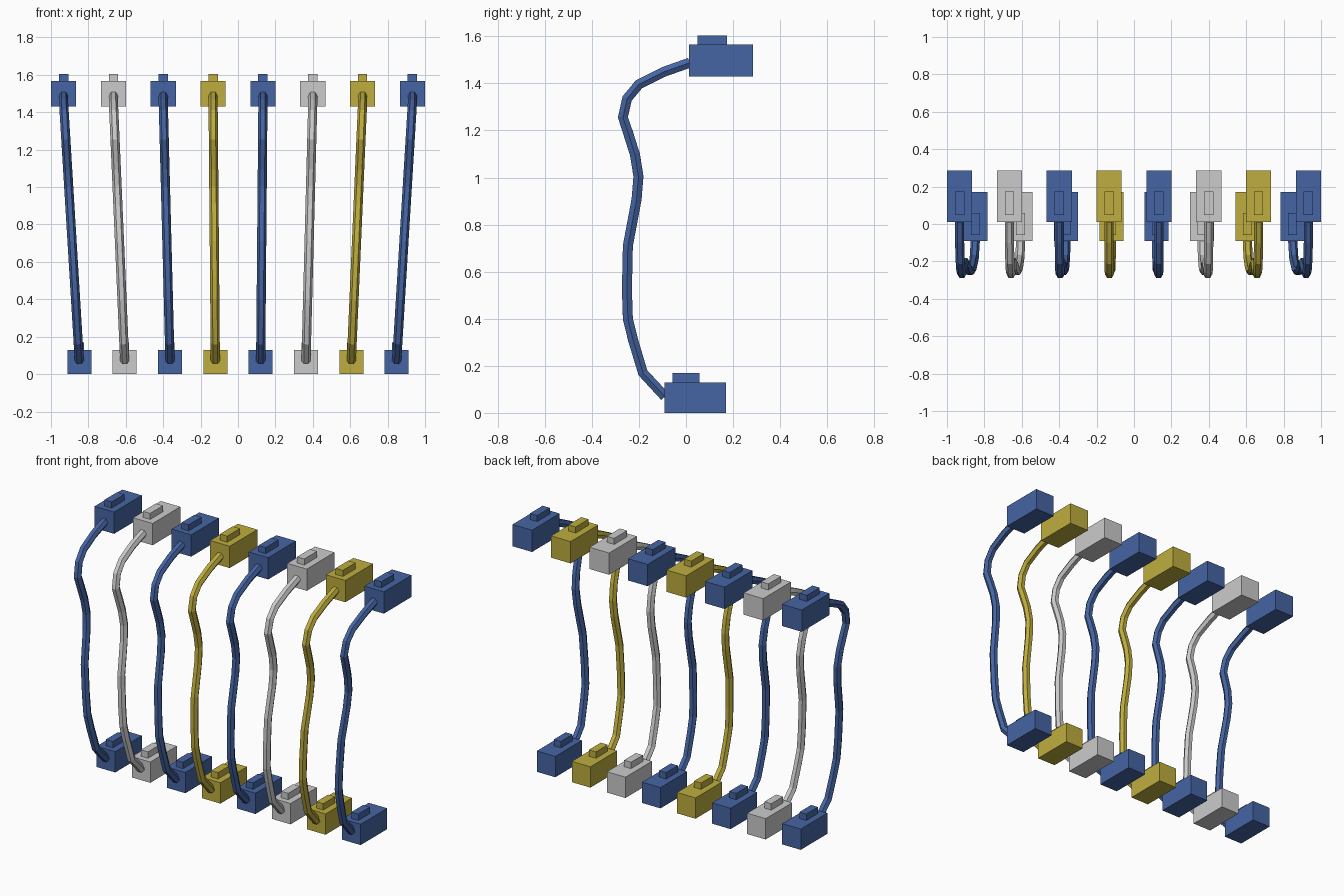
import bpy, bmesh, math
from mathutils import Vector

if "Cube" in bpy.data.objects:
    bpy.data.objects.remove(bpy.data.objects["Cube"])


def material(name, color):
    m = bpy.data.materials.new(name)
    m.diffuse_color = color
    m.use_nodes = True
    m.node_tree.nodes["Principled BSDF"].inputs["Base Color"].default_value = m.diffuse_color
    return m


BLUE = material("blue_plastic", (0.06, 0.13, 0.37, 1))
YELLOW = material("yellow_plastic", (0.52, 0.42, 0.05, 1))
COLORS = [BLUE, None, BLUE, YELLOW, BLUE, None, YELLOW, BLUE]


def finish(name, bm, mat):
    bmesh.ops.recalc_face_normals(bm, faces=bm.faces)
    mesh = bpy.data.meshes.new(name)
    bm.to_mesh(mesh)
    bm.free()
    if mat:
        mesh.materials.append(mat)
    obj = bpy.data.objects.new(name, mesh)
    bpy.context.collection.objects.link(obj)
    return obj


def box(name, x, width, y0, y1, z0, z1, mat):
    bm = bmesh.new()
    bmesh.ops.create_cube(bm, size=1)
    bmesh.ops.scale(bm, vec=(width, y1 - y0, z1 - z0), verts=bm.verts)
    bmesh.ops.translate(bm, vec=(x, (y0 + y1) / 2, (z0 + z1) / 2), verts=bm.verts)
    return finish(name, bm, mat)


# Side profile of a cable, (y, z) from the lower plug to the upper plug
PATH = [(-0.09, 0.07), (-0.183, 0.17), (-0.225, 0.31), (-0.247, 0.40),
        (-0.251, 0.525), (-0.247, 0.71), (-0.21, 0.907), (-0.202, 1.005),
        (-0.217, 1.098), (-0.243, 1.18), (-0.268, 1.256), (-0.25, 1.336),
        (-0.2, 1.396), (-0.094, 1.449), (0.016, 1.488)]
SIDES, RADIUS = 6, 0.0245


def cable(name, x_low, x_high, mat):
    z_low, z_high = PATH[0][1], 1.45
    pts = []
    for y, z in PATH:
        t = min(1, (z - z_low) / (z_high - z_low))
        pts.append(Vector((x_low + (x_high - x_low) * t, y, z)))
    bm = bmesh.new()
    rings = []
    for i, p in enumerate(pts):
        before = (p - pts[i - 1]).normalized() if i else Vector()
        after = (pts[i + 1] - p).normalized() if i < len(pts) - 1 else Vector()
        tangent = (before + after).normalized()
        side = Vector((1, 0, 0))
        side = (side - tangent * side.dot(tangent)).normalized()
        normal = tangent.cross(side)
        ring = []
        for k in range(SIDES):
            a = 2 * math.pi * k / SIDES
            ring.append(bm.verts.new(p + RADIUS * (math.cos(a) * side + math.sin(a) * normal)))
        rings.append(ring)
    for a, b in zip(rings, rings[1:]):
        for k in range(SIDES):
            n = (k + 1) % SIDES
            bm.faces.new((a[k], a[n], b[n], b[k]))
    bm.faces.new(rings[0])
    bm.faces.new(rings[-1])
    return finish(name, bm, mat)


for i, mat in enumerate(COLORS):
    x_high = (i - 3.5) * 0.2664
    x_low = (i - 3.5) * 0.2424
    n = i + 1
    # Upper plug with latch
    box(f"upper_plug_{n}", x_high, 0.135, 0.012, 0.285, 1.43, 1.566, mat)
    box(f"upper_latch_{n}", x_high, 0.05, 0.048, 0.174, 1.54, 1.604, mat)
    # Lower plug with latch
    box(f"lower_plug_{n}", x_low, 0.128, -0.092, 0.17, 0, 0.13, mat)
    box(f"lower_latch_{n}", x_low, 0.048, -0.058, 0.058, 0.105, 0.17, mat)
    # Hanging cable
    cable(f"cable_{n}", x_low, x_high, mat)
